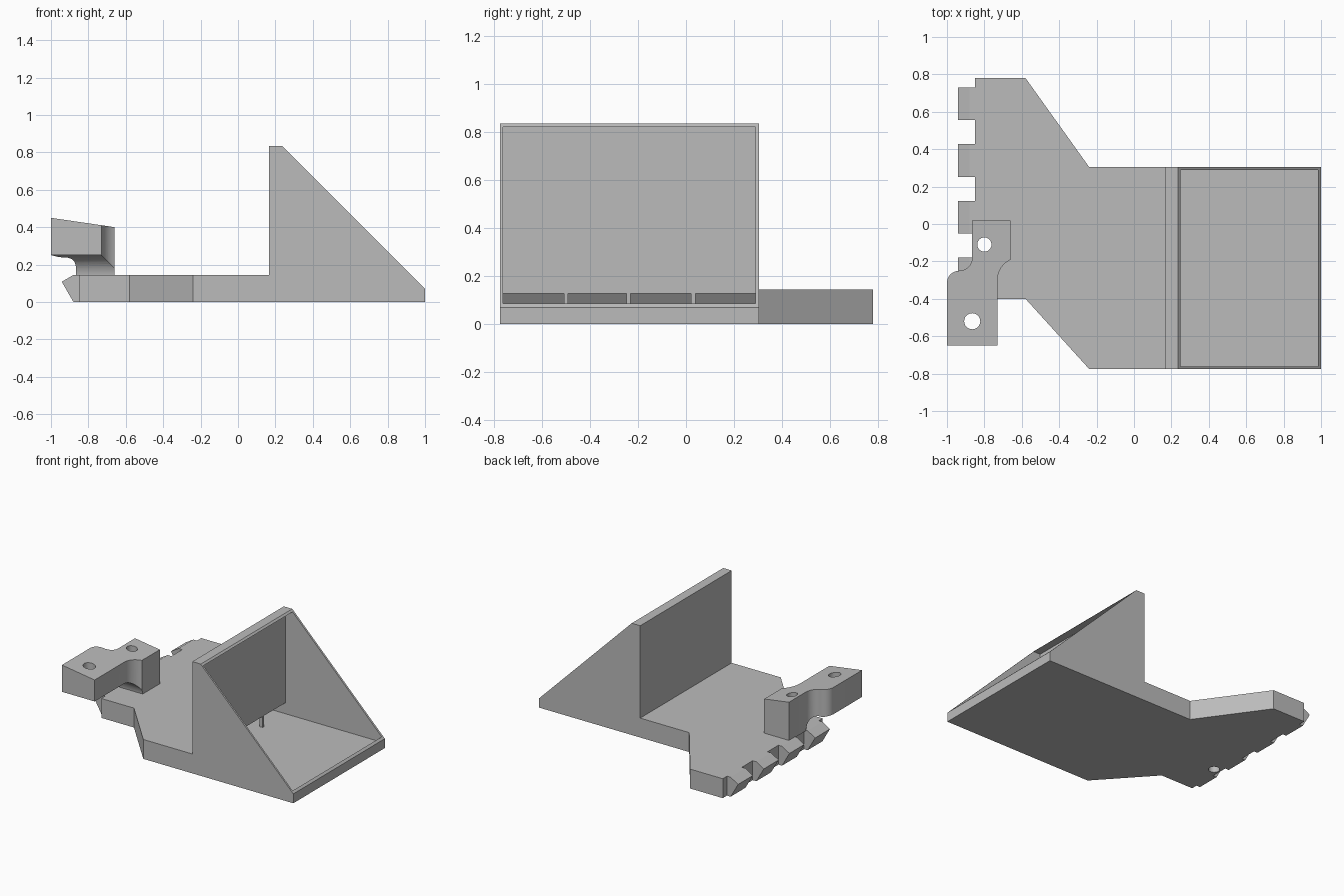
import bpy, bmesh, math
from mathutils import Vector

if "Cube" in bpy.data.objects:
    bpy.data.objects.remove(bpy.data.objects["Cube"], do_unlink=True)

grey = bpy.data.materials.new("plain grey")
grey.use_nodes = True
COLOUR = (0.5, 0.5, 0.5, 1)
grey.diffuse_color = COLOUR
grey.node_tree.nodes["Principled BSDF"].inputs["Base Color"].default_value = COLOUR


def prism(name, outline, axis, low, high):
    """Extrude a 2D outline along one axis (x: yz, y: xz, z: xy outline)."""
    place = {"x": lambda a, b, c: (c, a, b),
             "y": lambda a, b, c: (a, c, b),
             "z": lambda a, b, c: (a, b, c)}[axis]
    bm = bmesh.new()
    face = bm.faces.new([bm.verts.new(place(a, b, low)) for a, b in outline])
    grown = bmesh.ops.extrude_face_region(bm, geom=[face])["geom"]
    shift = Vector(place(0, 0, high - low))
    bmesh.ops.translate(bm, vec=shift, verts=[v for v in grown if isinstance(v, bmesh.types.BMVert)])
    bmesh.ops.recalc_face_normals(bm, faces=bm.faces)
    mesh = bpy.data.meshes.new(name)
    bm.to_mesh(mesh)
    bm.free()
    mesh.materials.append(grey)
    ob = bpy.data.objects.new(name, mesh)
    bpy.context.collection.objects.link(ob)
    return ob


def rect(a0, a1, b0, b1):
    return [(a0, b0), (a1, b0), (a1, b1), (a0, b1)]


def arc(cx, cy, r, start, end, n=10):
    angles = [math.radians(start + (end - start) * i / n) for i in range(n + 1)]
    return [(cx + r * math.cos(t), cy + r * math.sin(t)) for t in angles]


def combine(target, other, operation):
    """Apply one boolean and remove the helper."""
    mod = target.modifiers.new("boolean", "BOOLEAN")
    mod.operation = operation
    mod.solver = "EXACT"
    mod.object = other
    bpy.context.view_layer.objects.active = target
    bpy.ops.object.modifier_apply(modifier=mod.name)
    bpy.data.objects.remove(other, do_unlink=True)


def drill(target, x, y, r):
    combine(target, prism("drill", arc(x, y, r, 0, 345, 23), "z", -0.2, 0.8), "DIFFERENCE")


FRONT, BACK, TOP = -0.775, 0.305, 0.145

# Base plate with tapered shoulders
base = prism("base_plate", [(-0.85, 0.78), (-0.58, 0.78), (-0.24, BACK), (0.6, BACK),
                            (0.6, FRONT), (-0.24, FRONT), (-0.58, -0.4), (-0.85, -0.4)],
             "z", 0, TOP)

# Sloping housing, joined to the plate and hollowed out
housing = prism("housing", [(0.165, 0), (0.165, 0.835), (0.235, 0.835), (1, 0.07), (1, 0)],
                "y", FRONT, BACK)
combine(base, housing, "UNION")
combine(base, prism("cavity", rect(0.19, 0.985, 0.045, 0.822), "y", -0.762, 0.29), "DIFFERENCE")
combine(base, prism("slot", [(0.25, 0.045), (0.25, 0.128), (0.06, 0.128), (0.0, 0.045)],
                    "y", -0.762, 0.29), "DIFFERENCE")
drill(base, -0.8, -0.11, 0.038)

# Slim posts in the slot below the wall
for i, y in enumerate((-0.5, -0.24, 0.03)):
    prism(f"slot_post_{i + 1}", rect(0.165, 0.189, y - 0.009, y + 0.009), "z", 0.04, 0.135)

# Pointed teeth along the edge
for i in range(4):
    y = 0.73 - 0.303 * i
    prism(f"edge_tooth_{i + 1}", [(-0.85, 0), (-0.88, 0), (-0.942, 0.108), (-0.88, TOP), (-0.85, TOP)],
          "y", y - 0.175, y)

# Raised lug: curved outline, sloping top, arched underside
outline = [(-1, -0.65), (-0.73, -0.65)]
outline += arc(-0.61, -0.3, 0.12, 180, 115)
outline += [(-0.66, 0.02), (-0.865, 0.02)]
outline += arc(-0.935, -0.18, 0.07, 0, -90)
outline += arc(-0.935, -0.315, 0.065, 90, 180)
lug = prism("raised_lug", outline, "z", 0.14, 0.4)
for v in lug.data.vertices:
    if v.co.z > 0.3:
        v.co.z = 0.45 - 0.147 * (v.co.x + 1)
arch = [(-0.8, 0.0), (-0.8, 0.25)] + arc(-0.3, 0.13, 0.12, 90, 0) + [(-0.18, 0.0)]
combine(lug, prism("arch", arch, "x", -1.2, -0.4), "DIFFERENCE")
drill(lug, -0.8, -0.11, 0.038)
drill(lug, -0.865, -0.52, 0.043)

# Smooth the curved walls only
for ob in (base, lug):
    bpy.ops.object.select_all(action="DESELECT")
    ob.select_set(True)
    bpy.context.view_layer.objects.active = ob
    bpy.ops.object.shade_smooth_by_angle(angle=math.radians(30))
